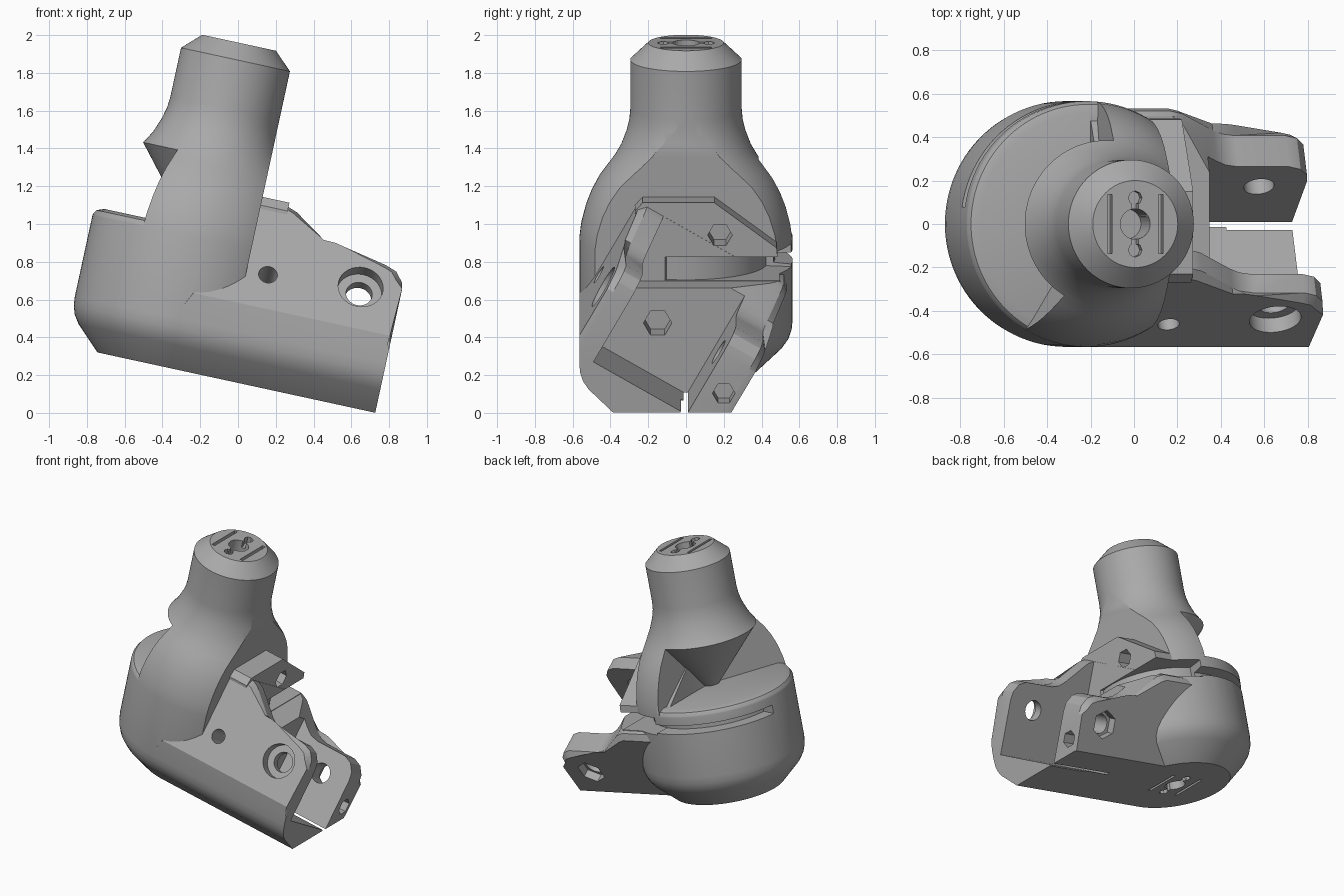
import bpy, bmesh, math
from mathutils import Matrix, Vector

if "Cube" in bpy.data.objects:
    bpy.data.objects.remove(bpy.data.objects["Cube"])

AXIS = -0.41                      # neck axis in the untilted frame
LEAN = math.radians(30)           # lean of the clamp
TILT = math.radians(12.25)        # tilt of the whole part
ACROSS = Vector((0, math.cos(LEAN), -math.sin(LEAN)))
UP = Vector((0, math.sin(LEAN), math.cos(LEAN)))
ROOT = Vector((0, -0.49, 0.43))
X = Vector((1, 0, 0))


def clamp(u, a, b):
    return ROOT + X * u + ACROSS * a + UP * b


def finish(name, bm):
    bmesh.ops.remove_doubles(bm, verts=bm.verts, dist=1e-5)
    bmesh.ops.recalc_face_normals(bm, faces=bm.faces)
    mesh = bpy.data.meshes.new(name)
    bm.to_mesh(mesh)
    bm.free()
    ob = bpy.data.objects.new(name, mesh)
    bpy.context.collection.objects.link(ob)
    return ob


def prism(name, points, vector, bevel=0):
    bm = bmesh.new()
    low = [bm.verts.new(p) for p in points]
    high = [bm.verts.new(Vector(p) + vector) for p in points]
    caps = [bm.faces.new(low), bm.faces.new(high)]
    n = len(points)
    for i in range(n):
        j = (i + 1) % n
        bm.faces.new((low[i], low[j], high[j], high[i]))
    if bevel:
        edges = list({e for f in caps for e in f.edges})
        bmesh.ops.bevel(bm, geom=edges, offset=bevel, segments=1, affect='EDGES')
    return finish(name, bm)


def section(name, yz, u0, u1):
    return prism(name, [(u0, y, z) for y, z in yz], X * (u1 - u0))


def revolve(name, profile, start=0, end=360, steps=96):
    """Turn a radius/height profile around the neck axis."""
    full = end - start == 360
    bm = bmesh.new()
    rows = []
    for k in range(steps if full else steps + 1):
        t = math.radians(start + (end - start) * k / steps)
        rows.append([bm.verts.new((AXIS + r * math.cos(t), r * math.sin(t), h)) for r, h in profile])
    n = len(profile)
    for k in range(steps):
        a, b = rows[k], rows[(k + 1) % len(rows)]
        for i in range(n - 1 if full else n):
            j = (i + 1) % n
            bm.faces.new((a[i], a[j], b[j], b[i]))
    if not full:
        bm.faces.new(rows[0])
        bm.faces.new(rows[-1])
    return finish(name, bm)


def rod(name, centre, axis, radius, length, sides=32):
    bm = bmesh.new()
    turn = Vector((0, 0, 1)).rotation_difference(axis).to_matrix().to_4x4()
    bmesh.ops.create_cone(bm, cap_ends=True, segments=sides, radius1=radius, radius2=radius,
                          depth=length, matrix=Matrix.Translation(centre) @ turn)
    return finish(name, bm)


def box(name, centre, size):
    bm = bmesh.new()
    bmesh.ops.create_cube(bm, size=1, matrix=Matrix.Translation(centre) @ Matrix.Diagonal((*size, 1)))
    return finish(name, bm)


def combine(target, others, operation):
    for other in others:
        mod = target.modifiers.new("join", 'BOOLEAN')
        mod.operation, mod.object, mod.solver = operation, other, 'EXACT'
        bpy.context.view_layer.objects.active = target
        bpy.ops.object.modifier_apply(modifier=mod.name)
        bpy.data.objects.remove(other)


# Rounded base and bell-shaped neck
base = [(0.385, 0.155), (0.515, 0.281), (0.545, 0.325), (0.56, 0.37), (0.565, 0.42)]
bell = [(0.565, 0.86), (0.555, 0.94), (0.53, 1.037), (0.5, 1.115), (0.46, 1.19), (0.42, 1.245),
        (0.38, 1.30), (0.345, 1.36), (0.315, 1.44), (0.3, 1.5), (0.295, 1.56), (0.295, 1.825), (0.2, 1.916)]
body = revolve("joint_body", [(0, 0.155)] + base + bell + [(0, 1.916)])
flat_side = box("flat_side_cutter", (0.385, 0, 1.35), (1, 2, 1.3))
notch = revolve("notch_cutter", [(0.06, 0.905), (0.51, 0.905), (0.55, 0.89), (0.575, 0.85),
                                 (0.8, 0.85), (0.8, 1.79)], 85, 239, 64)
combine(body, [flat_side, notch], 'DIFFERENCE')

# Leaning clamp block, trimmed to the side outline of its two lugs
outline = [(-0.4, -0.6), (0.71, -0.6), (0.71, 0.38), (0.70, 0.44), (0.66, 0.495), (0.6, 0.52),
           (0.36, 0.52), (0.3, 0.535), (0.25, 0.57), (0.08, 0.72), (0.02, 0.745), (-0.4, 0.745)]
block = prism("clamp_block", [clamp(u, -0.135, b) for u, b in outline], ACROSS * 0.905, 0.035)
front = [(-r, h) for r, h in base] + [(-0.565, 0.57), (-0.19, 1.22), (0.607, 0.76), (0.26, 0.155)]
combine(block, [section("block_section", front, -0.405, 0.8)], 'INTERSECT')
filler = section("block_top", [(-0.27, 1.1), (-0.23, 1.145), (0.15, 1.145), (0.48, 0.9),
                               (0.5, 0.68), (-0.27, 0.68)], -0.4, 0.03)
combine(block, [filler], 'UNION')

# Slot between the lugs, with a stepped end wall and a split floor
slot = prism("slot_cutter", [clamp(0.2, a, b) for a, b in
                             [(0, 0), (0.57, 0), (0.57, 1.2), (0, 1.2)]], X)
step = section("step_cutter", [(-0.323, 0.72), (0.6, 0.72), (0.7, 1.4), (0.07, 1.4)], 0.031, 0.4)
split = prism("split_cutter", [clamp(0.4, a, b) for a, b in
                               [(0.535, -0.3), (0.57, -0.3), (0.57, 0.2), (0.535, 0.2)]], X)
combine(block, [slot, step, split], 'DIFFERENCE')
combine(body, [block], 'UNION')

# Curved groove round the side and back
wide = revolve("wide_groove_cutter", [(0.43, 0.725), (0.9, 0.725), (0.9, 0.85), (0.43, 0.85)], -14, 80, 40)
narrow = revolve("narrow_groove_cutter", [(0.47, 0.745), (0.7, 0.73), (0.7, 0.81), (0.47, 0.795)], 78, 172, 40)

# Pivot, screw and hexagonal nut holes
holes = [
    rod("pivot_hole", clamp(0.493, 0.3, 0.337), ACROSS, 0.07, 1.4),
    rod("front_counterbore", clamp(0.493, -0.16, 0.337), ACROSS, 0.12, 0.2),
    rod("back_counterbore", clamp(0.493, 0.79, 0.337), ACROSS, 0.1, 0.16, 6),
    rod("front_screw_hole", clamp(0, -0.12, 0.29), ACROSS, 0.05, 0.5),
    rod("upper_nut_hole", (0.03, 0.18, 0.97), X, 0.065, 0.3, 6),
    rod("lower_nut_hole", (0.2, -0.15, 0.53), X, 0.075, 0.3, 6),
    rod("lug_nut_hole", (0.71, 0.2, 0.26), X, 0.06, 0.24, 6),
]

# Recesses in the top and bottom faces
for label, level in (("top", 1.916), ("bottom", 0.155)):
    holes.append(rod(label + "_screw_hole", (AXIS, 0, level), Vector((0, 0, 1)), 0.07, 0.4))
    for side in (-1, 1):
        holes.append(box(label + "_slit", (AXIS + side * 0.12, 0, level), (0.022, 0.27, 0.1)))
        holes.append(box(label + "_key", (AXIS, side * 0.08, level), (0.03, 0.09, 0.1)))
        holes.append(rod(label + "_key_end", (AXIS, side * 0.12, level), Vector((0, 0, 1)), 0.032, 0.1, 8))
combine(body, [wide, narrow] + holes, 'DIFFERENCE')

# Tilt, colour and shade
body.data.transform(Matrix.Rotation(TILT, 4, 'Y'))
grey = bpy.data.materials.new("plain_grey")
grey.use_nodes = True
colour = (0.40, 0.40, 0.40, 1)
grey.diffuse_color = colour
grey.node_tree.nodes["Principled BSDF"].inputs["Base Color"].default_value = colour
body.data.materials.clear()
body.data.materials.append(grey)
body.select_set(True)
bpy.context.view_layer.objects.active = body
bpy.ops.object.shade_smooth_by_angle(angle=math.radians(25))
